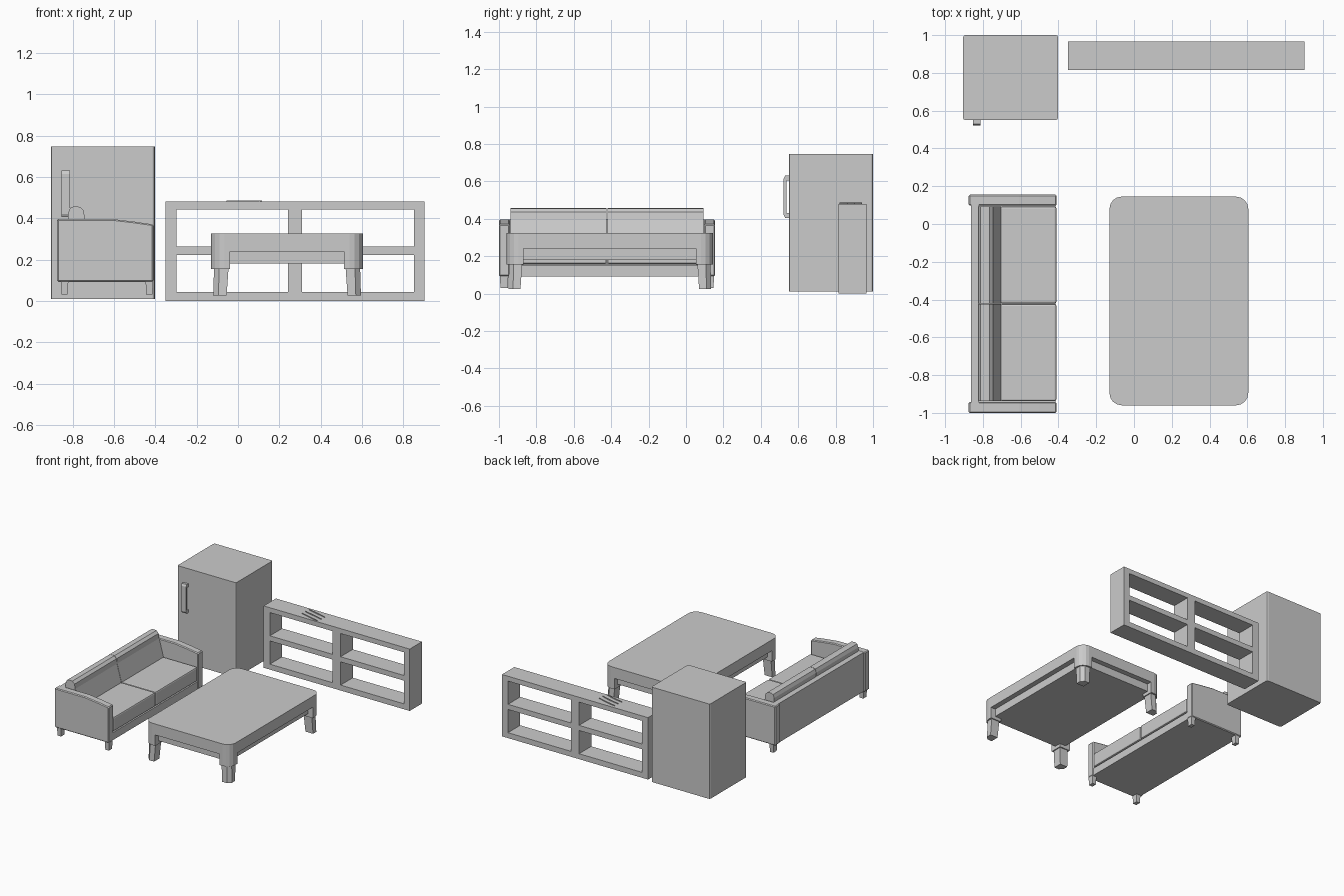
import bpy, bmesh, math

if "Cube" in bpy.data.objects:
    bpy.data.objects.remove(bpy.data.objects["Cube"])

grey = bpy.data.materials.new("plain_grey")
grey.diffuse_color = (0.6, 0.6, 0.6, 1)
grey.use_nodes = True
grey.node_tree.nodes["Principled BSDF"].inputs["Base Color"].default_value = grey.diffuse_color


def finish(name, bm, bevel=0, segments=1):
    bmesh.ops.recalc_face_normals(bm, faces=bm.faces)
    me = bpy.data.meshes.new(name)
    bm.to_mesh(me)
    bm.free()
    me.materials.append(grey)
    ob = bpy.data.objects.new(name, me)
    bpy.context.collection.objects.link(ob)
    if bevel:
        mod = ob.modifiers.new("soft_edges", 'BEVEL')
        mod.width, mod.segments = bevel, segments
    return ob


def loft(name, ring_a, ring_b, bevel=0, segments=1):
    """Solid between two rings with the same number of points."""
    bm = bmesh.new()
    a = [bm.verts.new(p) for p in ring_a]
    b = [bm.verts.new(p) for p in ring_b]
    bm.faces.new(a)
    bm.faces.new(b)
    n = len(a)
    for i in range(n):
        j = (i + 1) % n
        bm.faces.new((a[i], a[j], b[j], b[i]))
    return finish(name, bm, bevel, segments)


def prism_z(name, pts, z0, z1, **kw):
    return loft(name, [(x, y, z0) for x, y in pts], [(x, y, z1) for x, y in pts], **kw)


def prism_y(name, pts, y0, y1, **kw):
    return loft(name, [(x, y0, z) for x, z in pts], [(x, y1, z) for x, z in pts], **kw)


def box(name, x0, x1, y0, y1, z0, z1, **kw):
    return prism_z(name, [(x0, y0), (x1, y0), (x1, y1), (x0, y1)], z0, z1, **kw)


def round_rect(x0, x1, y0, y1, r, steps):
    pts = []
    for k, (cx, cy) in enumerate([(x1 - r, y1 - r), (x0 + r, y1 - r),
                                  (x0 + r, y0 + r), (x1 - r, y0 + r)]):
        for i in range(steps + 1):
            t = math.pi / 2 * (k + i / steps)
            pts.append((cx + r * math.cos(t), cy + r * math.sin(t)))
    return pts


# Fridge with a bar handle
prism_z("fridge_body", round_rect(-0.905, -0.402, 0.55, 1.0, 0.012, 2), 0.01, 0.746)
handle = [(0.552, 0.405), (0.53, 0.405), (0.522, 0.42), (0.522, 0.615), (0.53, 0.63),
          (0.552, 0.63), (0.552, 0.605), (0.536, 0.605), (0.536, 0.43), (0.552, 0.43)]
loft("fridge_handle", [(-0.853, y, z) for y, z in handle], [(-0.812, y, z) for y, z in handle])

# Open shelf: a grid of cells with four left out, then thickened
xs = [-0.35, -0.297, 0.242, 0.31, 0.852, 0.903]
zs = [0.0, 0.042, 0.222, 0.262, 0.442, 0.48]
bm = bmesh.new()
grid = [[bm.verts.new((x, 0.815, z)) for z in zs] for x in xs]
for i in range(5):
    for j in range(5):
        if not (i % 2 and j % 2):
            bm.faces.new((grid[i][j], grid[i + 1][j], grid[i + 1][j + 1], grid[i][j + 1]))
ext = bmesh.ops.extrude_face_region(bm, geom=bm.faces[:])
bmesh.ops.translate(bm, vec=(0, 0.15, 0),
                    verts=[v for v in ext["geom"] if isinstance(v, bmesh.types.BMVert)])
finish("shelf_frame", bm)

# Thin curved slivers on the shelf top
sliver = [(-0.05, 0.942), (0.0, 0.935), (0.06, 0.92), (0.115, 0.901),
          (0.06, 0.914), (0.0, 0.928)]
for k in range(3):
    prism_z(f"shelf_top_sliver_{k + 1}", [(x - 0.003 * k, y - 0.04 * k) for x, y in sliver],
            0.479, 0.486)

# Table top and recessed frame under it
TX0, TX1, TY0, TY1 = -0.13, 0.605, -0.96, 0.145
prism_z("table_top", round_rect(TX0, TX1, TY0, TY1, 0.065, 4), 0.24, 0.325)
box("table_frame", TX0 + 0.04, TX1 - 0.04, TY0 + 0.04, TY1 - 0.04, 0.18, 0.245)

# Table legs: rounded corner bracket above a slimmer chamfered leg
bracket = [(0.092, 0), (0.092, 0.092), (0, 0.092)]
for i in range(5):
    t = math.pi / 2 * i / 4
    bracket.append((0.065 - 0.065 * math.cos(t), 0.065 - 0.065 * math.sin(t)))


def foot(lo, hi):
    c = lo + 0.025
    return [(hi, lo), (hi, hi), (lo, hi), (lo, c), (c, lo)]


for nx, cx, sx in (("left", TX0, 1), ("right", TX1, -1)):
    for ny, cy, sy in (("front", TY0, 1), ("back", TY1, -1)):
        def place(pts, z):
            return [(cx + sx * x, cy + sy * y, z) for x, y in pts]
        loft(f"table_{ny}_{nx}_bracket", place(bracket, 0.155), place(bracket, 0.242))
        loft(f"table_{ny}_{nx}_leg", place(foot(0.01, 0.075), 0.025),
             place(foot(0.014, 0.084), 0.157))

# Sofa base, back panel and sloping arms
box("sofa_base", -0.862, -0.415, -0.95, 0.105, 0.092, 0.15)
box("sofa_back", -0.864, -0.82, -0.95, 0.105, 0.092, 0.395)
arm = [(-0.875, 0.092), (-0.41, 0.092), (-0.41, 0.37), (-0.50, 0.383),
       (-0.61, 0.396), (-0.875, 0.396)]
for side, y0, y1 in (("front", -1.0, -0.942), ("back", 0.097, 0.155)):
    prism_y(f"sofa_{side}_arm", arm, y0, y1, bevel=0.006)

# Two seat cushions and two leaning back cushions
back_cushion = [(-0.82, 0.152), (-0.822, 0.425), (-0.812, 0.45), (-0.795, 0.457),
                (-0.765, 0.455), (-0.746, 0.437), (-0.742, 0.40), (-0.705, 0.265),
                (-0.705, 0.152)]
for k, (y0, y1) in enumerate([(-0.938, -0.424), (-0.421, 0.093)]):
    box(f"seat_cushion_{k + 1}", -0.707, -0.411, y0, y1, 0.158, 0.267, bevel=0.01, segments=2)
    prism_y(f"back_cushion_{k + 1}", back_cushion, y0, y1)

# Sofa legs, slightly tapered
for nx, x0 in (("rear", -0.857), ("fore", -0.447)):
    for ny, y0 in (("front", -0.995), ("back", 0.105)):
        def square(d, z):
            return [(x0 + d, y0 + d, z), (x0 + 0.036 - d, y0 + d, z),
                    (x0 + 0.036 - d, y0 + 0.045 - d, z), (x0 + d, y0 + 0.045 - d, z)]
        loft(f"sofa_{nx}_{ny}_leg", square(0.003, 0.03), square(0, 0.094))
